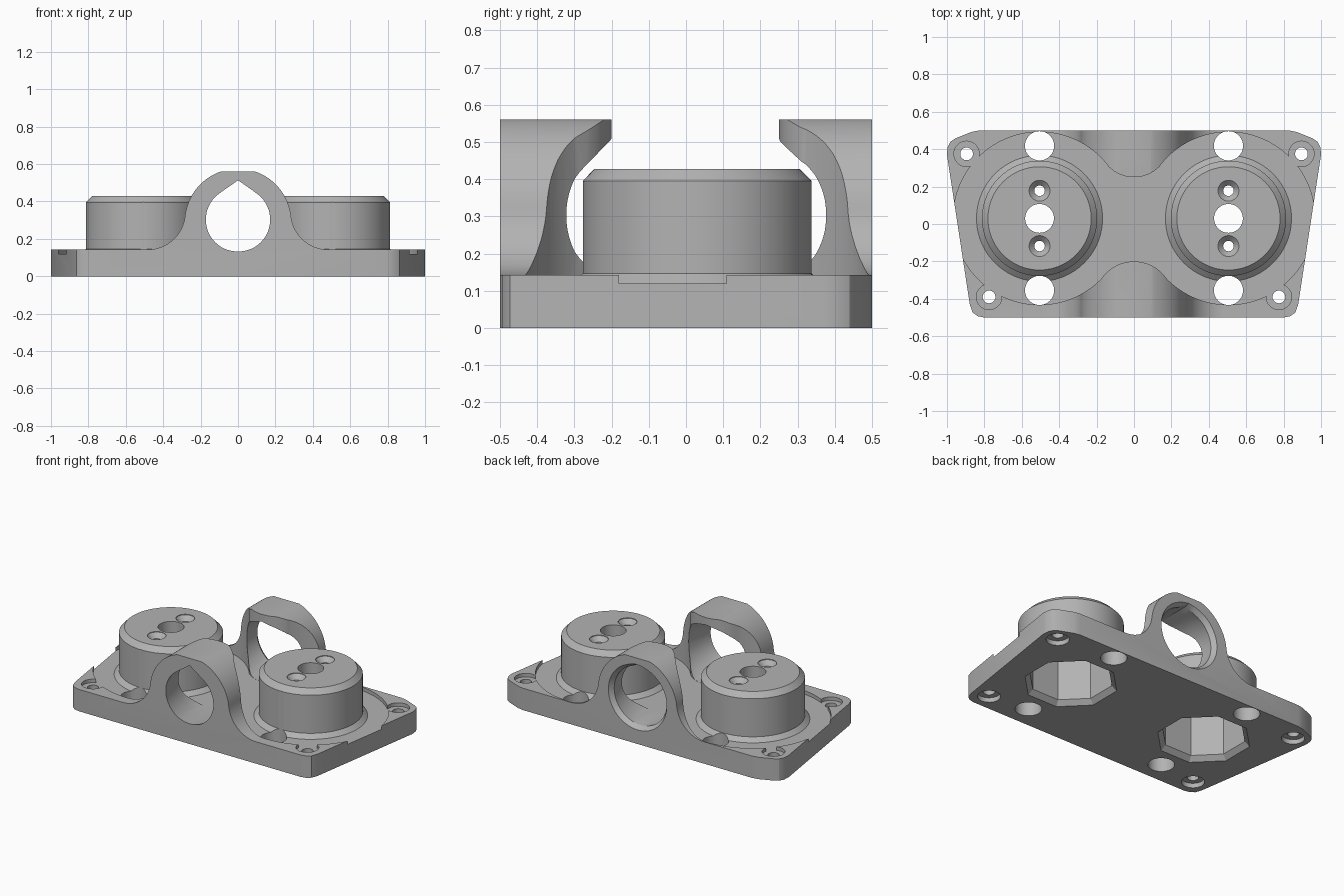
import bpy, bmesh
from math import sin, cos, pi, acos, atan2, sqrt, radians
from mathutils import Vector

if "Cube" in bpy.data.objects:
    bpy.data.objects.remove(bpy.data.objects["Cube"])

grey = bpy.data.materials.new("machined_grey")
grey.use_nodes = True
grey.diffuse_color = (0.45, 0.45, 0.45, 1)
grey.node_tree.nodes["Principled BSDF"].inputs["Base Color"].default_value = grey.diffuse_color


def loft(name, rings):
    """Solid skinned through rings with equal point counts."""
    bm = bmesh.new()
    rows = [[bm.verts.new(p) for p in ring] for ring in rings]
    n = len(rows[0])
    for a, b in zip(rows, rows[1:]):
        for i in range(n):
            j = (i + 1) % n
            bm.faces.new((a[i], a[j], b[j], b[i]))
    bm.faces.new(rows[0][::-1])
    bm.faces.new(rows[-1])
    bmesh.ops.recalc_face_normals(bm, faces=bm.faces)
    mesh = bpy.data.meshes.new(name)
    bm.to_mesh(mesh)
    bm.free()
    mesh.materials.append(grey)
    ob = bpy.data.objects.new(name, mesh)
    bpy.context.collection.objects.link(ob)
    return ob


def prism(name, outline, z0, z1):
    return loft(name, [[(x, y, z) for x, y in outline] for z in (z0, z1)])


def turned(name, x, y, steps, sides=48, turn=0):
    """Solid of revolution from (radius, height) steps."""
    angles = [2 * pi * i / sides + turn for i in range(sides)]
    return loft(name, [[(x + r * cos(a), y + r * sin(a), z) for a in angles] for r, z in steps])


def arc(cx, cy, r, a0, a1, n):
    return [(cx + r * cos(a0 + (a1 - a0) * i / n), cy + r * sin(a0 + (a1 - a0) * i / n))
            for i in range(n + 1)]


def combine(target, tool, operation):
    mod = target.modifiers.new(operation, 'BOOLEAN')
    mod.object, mod.operation, mod.solver = tool, operation, 'EXACT'
    bpy.context.view_layer.objects.active = target
    bpy.ops.object.modifier_apply(modifier=mod.name)
    bpy.data.objects.remove(tool)


def mirrored(half):
    return half + [(-x, y) for x, y in reversed(half)]


BOSS_X, BOSS_Y = 0.505, 0.03
DECK, FLOOR = 0.143, 0.12

# Base and arch: front profile swept front to back
ARCH_R, ARCH_Z, FILLET = 0.285, 0.29, 0.2
fz = DECK + FILLET
fx = sqrt((ARCH_R + FILLET) ** 2 - (fz - ARCH_Z) ** 2)
lean = atan2(fz - ARCH_Z, fx)
crown = acos(sqrt(1 - (0.27 / ARCH_R) ** 2))
half = [(1.1, 0), (1.1, DECK)]
half += arc(fx, fz, FILLET, -pi / 2, -pi + lean, 16)
half += arc(0, ARCH_Z, ARCH_R, lean, crown, 20)[1:]
body = loft("mounting_plate", [[(x, y, z) for x, z in mirrored(half)] for y in (-0.6, 0.6)])

# Tapered plan outline with rounded corners
plan = [(0.8, -0.5), (0.835, -0.493), (0.863, -0.473), (0.878, -0.43),
        (1, 0.37), (0.997, 0.41), (0.982, 0.44), (0.955, 0.458), (0.87, 0.492), (0.83, 0.5)]
combine(body, prism("outline", mirrored(plan), -0.1, 1), 'INTERSECT')

# Waisted recess around both bosses
RECESS, FRONT_Y, FRONT_R, BACK_Y, BACK_R = 0.462, -0.41, 0.21, 0.441, 0.191
a_front = atan2(FRONT_Y - BOSS_Y, -BOSS_X)
a_back = atan2(BACK_Y - BOSS_Y, -BOSS_X)
half = arc(0, FRONT_Y, FRONT_R, pi / 2, a_front + pi, 14)
half += arc(BOSS_X, BOSS_Y, RECESS, a_front, a_back, 64)[1:]
half += arc(0, BACK_Y, BACK_R, a_back - pi, -pi / 2, 14)[1:]
waist = half + [(-x, y) for x, y in reversed(half[1:-1])]
combine(body, prism("recess", waist, FLOOR, 1), 'DIFFERENCE')

# Pointed bore through both arches, flaring inwards
BORE_Z, PEAK = 0.303, 0.21


def bore_ring(y, r, low):
    ring = []
    for i in range(64):
        t = -pi + 2 * pi * i / 64
        flank = acos(min(1, r / PEAK))
        d = r / cos(flank - abs(t)) if abs(t) < flank else r
        ring.append((d * sin(t), y, max(low, BORE_Z + d * cos(t))))
    return ring


low = FLOOR + 0.001
combine(body, loft("bore", [bore_ring(-0.51, 0.17, low), bore_ring(-0.32, 0.206, low),
                            bore_ring(0.4, 0.2, low), bore_ring(0.47, 0.19, 0),
                            bore_ring(0.51, 0.218, 0)]), 'DIFFERENCE')

for side in (-1, 1):
    x = side * BOSS_X
    # Chamfered boss with a flared foot
    combine(body, turned("boss", x, BOSS_Y, [(0.337, 0.1), (0.337, FLOOR), (0.308, 0.146),
                                           (0.308, 0.395), (0.276, 0.428)], 96), 'UNION')
    # Eight-sided pocket underneath with a chamfered mouth
    combine(body, turned("pocket", x, BOSS_Y, [(0.29, -0.01), (0.25, 0.03), (0.25, 0.35)],
                         8, pi / 8), 'DIFFERENCE')
    # Central hole and two countersunk screw holes
    combine(body, turned("centre_hole", x, BOSS_Y, [(0.077, 0.3), (0.077, 0.5)]), 'DIFFERENCE')
    for dy in (-0.148, 0.148):
        combine(body, turned("screw_hole", x, BOSS_Y + dy,
                             [(0.028, 0.3), (0.028, 0.395), (0.056, 0.424), (0.056, 0.5)], 32),
                'DIFFERENCE')
    # Through holes in front of and behind the boss
    for y in (-0.355, 0.418):
        combine(body, turned("through_hole", x, y, [(0.078, -0.1), (0.078, 0.9)]), 'DIFFERENCE')
    # Counterbored corner holes
    for cx, cy in ((0.775, -0.39), (0.895, 0.375)):
        combine(body, turned("corner_hole", side * cx, cy,
                             [(0.068, -0.1), (0.068, 0.03), (0.034, 0.0301), (0.034, FLOOR),
                              (0.068, FLOOR + 0.0001), (0.068, 0.3)], 32), 'DIFFERENCE')

bpy.ops.object.select_all(action='DESELECT')
body.select_set(True)
bpy.context.view_layer.objects.active = body
bpy.ops.object.shade_smooth_by_angle(angle=radians(25))
